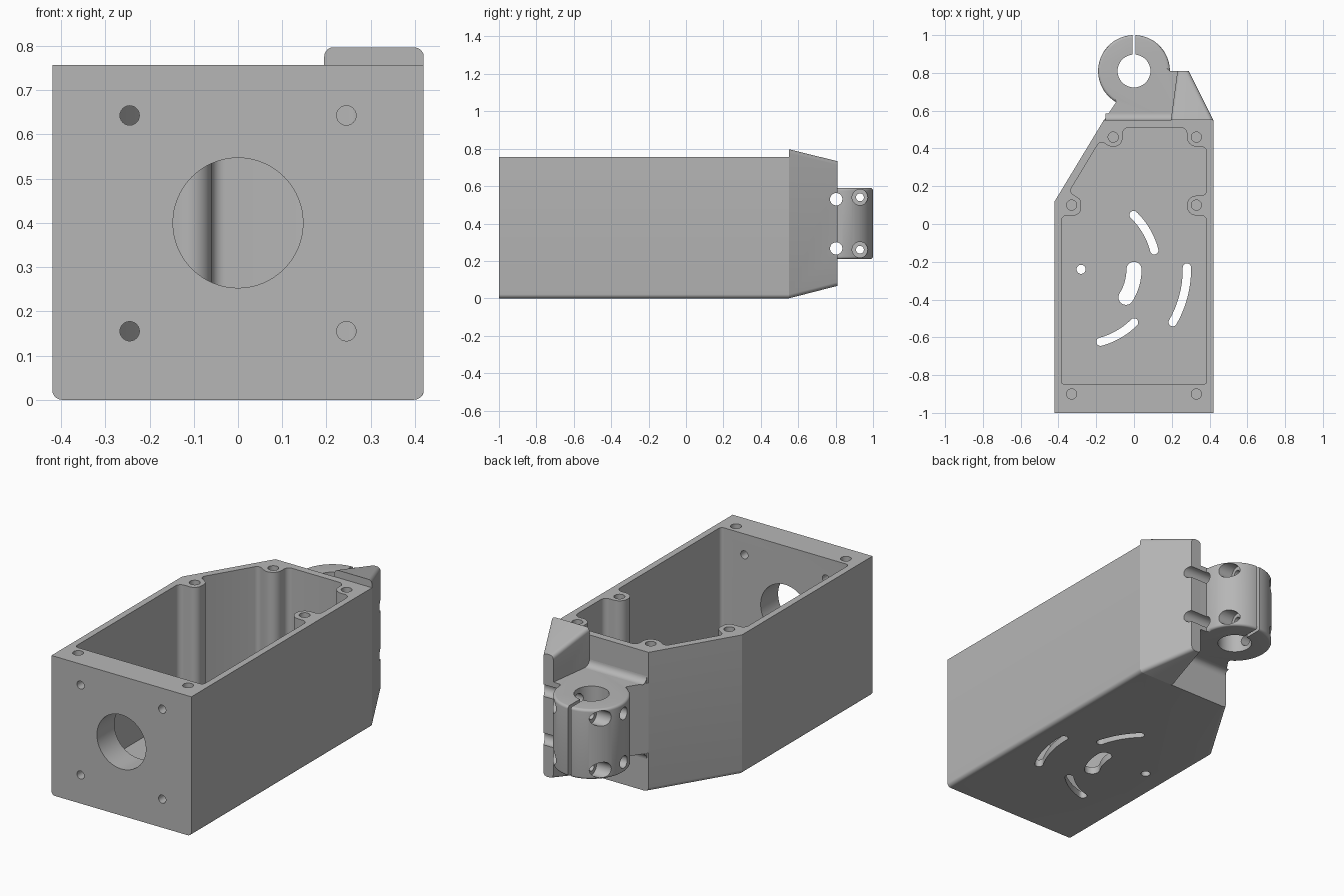
import bpy, bmesh
from math import sin, cos, tan, pi, radians
from mathutils import Vector

cube = bpy.data.objects.get("Cube")
if cube:
    bpy.data.objects.remove(cube, do_unlink=True)

grey = bpy.data.materials.new("grey_metal")
grey.use_nodes = True
grey.diffuse_color = (0.47, 0.47, 0.47, 1)
for node in grey.node_tree.nodes:
    if node.type == 'BSDF_PRINCIPLED':
        node.inputs["Base Color"].default_value = grey.diffuse_color


def rounded(corners, steps=6):
    """Outline from (x, y, radius) corners."""
    out = []
    for i, (x, y, r) in enumerate(corners):
        p = Vector((x, y))
        if r == 0:
            out.append(p)
            continue
        a = (Vector(corners[i - 1][:2]) - p).normalized()
        b = (Vector(corners[(i + 1) % len(corners)][:2]) - p).normalized()
        half = a.angle(b) / 2
        centre = p + (a + b).normalized() * (r / sin(half))
        start, end = p + a * (r / tan(half)) - centre, p + b * (r / tan(half)) - centre
        sweep = start.angle(end)
        for k in range(steps + 1):
            t = k / steps
            out.append(centre + (start * sin((1 - t) * sweep) + end * sin(t * sweep)) / sin(sweep))
    return out


def arc(x, y, r, a0, a1, n=24):
    return [Vector((x + r * cos(radians(a0 + (a1 - a0) * k / n)),
                    y + r * sin(radians(a0 + (a1 - a0) * k / n)))) for k in range(n + 1)]


def circle(x, y, r, n=40):
    return arc(x, y, r, 0, 360, n)[:-1]


def slot(x, y, r, w, a0, a1):
    """Curved slot of half width w around a pivot."""
    e0 = Vector((x, y)) + Vector((cos(radians(a0)), sin(radians(a0)))) * r
    e1 = Vector((x, y)) + Vector((cos(radians(a1)), sin(radians(a1)))) * r
    return (arc(x, y, r + w, a0, a1) + arc(*e1, w, a1, a1 + 180, 10)[1:-1]
            + arc(x, y, r - w, a1, a0) + arc(*e0, w, a0 + 180, a0 + 360, 10)[1:-1])


def prism(name, outline, lo, hi, axis='z', bevel_rule=None, width=0.02):
    """Extrude an outline along an axis; round the edges picked by the rule."""
    place = {'x': lambda p, h: (h, p[0], p[1]),
             'y': lambda p, h: (p[0], h, p[1]),
             'z': lambda p, h: (p[0], p[1], h)}[axis]
    bm = bmesh.new()
    rings = [[bm.verts.new(place(p, h)) for p in outline] for h in (lo, hi)]
    for ring in rings:
        bm.faces.new(ring)
    n = len(outline)
    for i in range(n):
        j = (i + 1) % n
        bm.faces.new((rings[0][i], rings[0][j], rings[1][j], rings[1][i]))
    return finish(name, bm, bevel_rule, width)


def finish(name, bm, bevel_rule=None, width=0.02):
    bmesh.ops.recalc_face_normals(bm, faces=bm.faces)
    if bevel_rule:
        edges = [e for e in bm.edges if bevel_rule(e.verts[0].co, e.verts[1].co)]
        bmesh.ops.bevel(bm, geom=edges, offset=width, segments=5, profile=0.5, affect='EDGES')
    mesh = bpy.data.meshes.new(name)
    bm.to_mesh(mesh)
    bm.free()
    mesh.materials.append(grey)
    ob = bpy.data.objects.new(name, mesh)
    bpy.context.collection.objects.link(ob)
    return ob


def cut(target, outline, lo, hi, axis='z'):
    tool = prism("cutter", outline, lo, hi, axis)
    mod = target.modifiers.new("cut", 'BOOLEAN')
    mod.operation, mod.solver, mod.object = 'DIFFERENCE', 'EXACT', tool
    bpy.context.view_layer.objects.active = target
    bpy.ops.object.modifier_apply(modifier=mod.name)
    bpy.data.objects.remove(tool, do_unlink=True)


# Housing: box with one slanted corner, long bottom edges rounded
TOP, BACK = 0.757, 0.55
outline = [(-0.42, -1), (0.42, -1), (0.42, BACK), (-0.16, BACK), (-0.42, 0.12)]
housing = prism("housing", outline, 0, TOP, 'z',
                lambda a, b: a.z + b.z < 0.01 and abs(a.y - b.y) > 0.1, 0.022)

# Cavity that leaves rounded screw bosses along its walls
cavity = [(-0.385, -0.85, 0.02), (0.385, -0.85, 0.02),
          (0.385, 0.045, 0.03), (0.28, 0.045, 0.05), (0.28, 0.15, 0.05), (0.385, 0.15, 0.03),
          (0.385, 0.41, 0.03), (0.28, 0.41, 0.05), (0.28, 0.51, 0.03),
          (-0.06, 0.51, 0.03), (-0.06, 0.369, 0.05), (-0.18, 0.441, 0.025),
          (-0.344, 0.169, 0.025), (-0.28, 0.13, 0.04), (-0.28, 0.045, 0.04), (-0.385, 0.045, 0.03)]
cut(housing, rounded(cavity), 0.04, 1)

# Lid screw holes
for x, y in [(-0.33, -0.9), (0.33, -0.9), (-0.33, 0.1), (0.33, 0.1), (-0.11, 0.46), (0.33, 0.46)]:
    cut(housing, circle(x, y, 0.027, 24), 0.5, 1)

# Front bore and its four screw holes
cut(housing, circle(0, 0.4, 0.147, 64), -1.1, -0.8, 'y')
for x in (-0.245, 0.245):
    for z in (0.155, 0.643):
        cut(housing, circle(x, z, 0.022, 24), -1.1, -0.8, 'y')

# Floor pivot hole and the curved slots around it
pivot = (-0.28, -0.24)
cut(housing, circle(*pivot, 0.024, 24), -0.1, 0.1)
for r, w, a0, a1 in [(0.4, 0.022, 14.5, 46), (0.56, 0.022, -30, 1),
                     (0.397, 0.022, -75, -45), (0.28, 0.04, -32, 0)]:
    cut(housing, slot(*pivot, r, w, a0, a1), -0.1, 0.1)

# Tapered gusset behind the housing
bm = bmesh.new()
rings = []
for y, x0, x1, z0, z1 in [(BACK, 0.195, 0.42, 0, 0.797), (0.81, 0.23, 0.29, 0.067, 0.733)]:
    rings.append([bm.verts.new((x, y, z)) for x, z in [(x0, z0), (x1, z0), (x1, z1), (x0, z1)]])
for ring in rings:
    bm.faces.new(ring)
for i in range(4):
    j = (i + 1) % 4
    bm.faces.new((rings[0][i], rings[0][j], rings[1][j], rings[1][i]))
gusset = finish("gusset", bm, lambda a, b: abs(a.y - b.y) > 0.1, 0.02)

# Split clamp ring with the arm that joins it to the housing
CY, R, LOW, HIGH = 0.81, 0.19, 0.21, 0.59
ring_arc = arc(0, CY, R, 240, 0, 60)
shape = [(-0.172, 0.53)] + ring_arc + [(0.25, 0.808), (0.25, 0.53)]


def ring_rim(a, b):
    on_ring = all(abs(Vector((v.x, v.y - CY)).length - R) < 0.001 for v in (a, b))
    return on_ring and abs(a.z - b.z) < 0.001


clamp = prism("clamp_arm", shape, LOW, HIGH, 'z', ring_rim, 0.014)
cut(clamp, circle(0, CY, 0.087, 48), 0, 1)
cut(clamp, [(-0.009, 0.85), (0.009, 0.85), (0.009, 1.1), (-0.009, 1.1)], 0, 1)

# Cross bolt holes: a through pair, and a counterbored pair across the split
for z in (0.267, 0.53):
    for part in (clamp, gusset):
        cut(part, circle(0.803, z, 0.033, 28), -0.4, 0.5, 'x')
for z in (0.26, 0.54):
    cut(clamp, circle(0.93, z, 0.021, 24), -0.4, 0.4, 'x')
    for side in (-1, 1):
        cut(clamp, circle(0.93, z, 0.042, 28), *sorted((side * 0.085, side * 0.3)), 'x')

# Concave fillets between arm and housing, above and below
F = 0.035
fillets = []
for name, z, s in [("upper_fillet", HIGH, 1), ("lower_fillet", LOW, -1)]:
    curve = [Vector((BACK + F - F * sin(t * pi / 16), z + s * (F - F * cos(t * pi / 16))))
             for t in range(9)]
    fillets.append(prism(name, curve + [Vector((BACK, z))], -0.15, 0.21, 'x'))

# Smooth curved walls, keep sharp edges
bpy.ops.object.select_all(action='DESELECT')
for ob in [housing, gusset, clamp] + fillets:
    ob.select_set(True)
    bpy.context.view_layer.objects.active = ob
bpy.ops.object.shade_smooth_by_angle(angle=radians(30))
